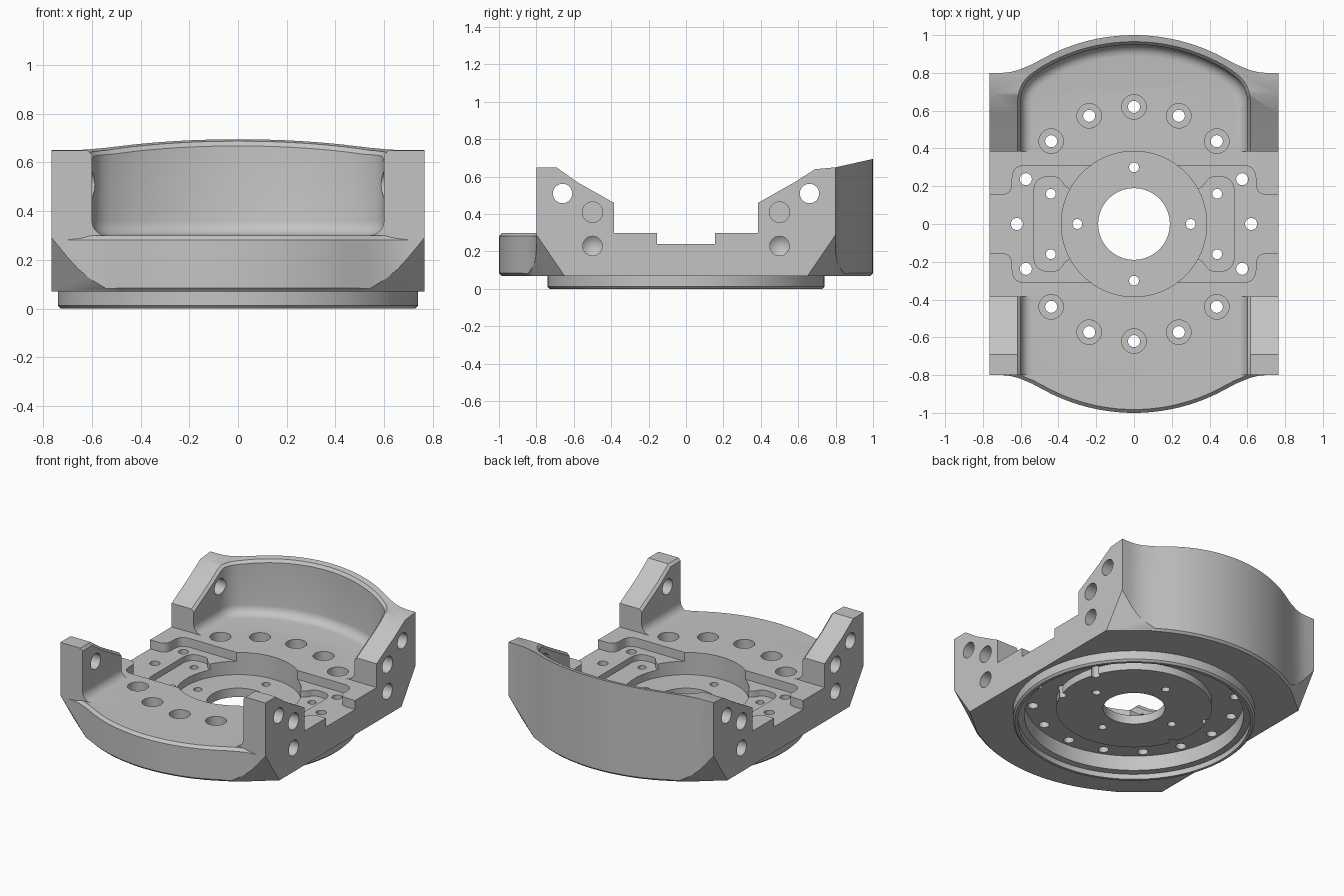
import bpy, bmesh
from math import sin, cos, pi, radians, sqrt
from mathutils import Matrix, Vector

cube = bpy.data.objects.get("Cube")
if cube:
    bpy.data.objects.remove(cube)

grey = bpy.data.materials.new("machined_grey")
grey.use_nodes = True
colour = (0.55, 0.55, 0.55, 1)
grey.diffuse_color = colour
grey.node_tree.nodes["Principled BSDF"].inputs["Base Color"].default_value = colour


def rounded(points, steps=6):
    """Corner points (x, y, optional trim length) to an outline with soft corners."""
    out = []
    for i, p in enumerate(points):
        c = Vector(p[:2])
        if len(p) < 3:
            out.append(c)
            continue
        a = c + (Vector(points[i - 1][:2]) - c).normalized() * p[2]
        b = c + (Vector(points[(i + 1) % len(points)][:2]) - c).normalized() * p[2]
        for k in range(steps + 1):
            t = k / steps
            out.append(a * (1 - t) ** 2 + c * 2 * t * (1 - t) + b * t * t)
    return out


def prism(bm, outline, low, high):
    base = bm.faces.new([bm.verts.new((p[0], p[1], low)) for p in outline])
    top = bmesh.ops.extrude_face_region(bm, geom=[base])["geom"]
    verts = [v for v in top if isinstance(v, bmesh.types.BMVert)]
    bmesh.ops.translate(bm, verts=verts, vec=(0, 0, high - low))
    return base


def lathe(bm, profile, matrix=Matrix(), sides=24):
    """Turn (radius, height) points; both ends are capped flat or at a tip."""
    rings = []
    for r, z in profile:
        n = sides if r > 0 else 1
        rings.append([bm.verts.new(matrix @ Vector((r * cos(2 * pi * k / sides),
                      r * sin(2 * pi * k / sides), z))) for k in range(n)])
    for a, b in zip(rings, rings[1:]):
        for k in range(sides):
            quad = [a[k % len(a)], a[(k + 1) % len(a)], b[(k + 1) % len(b)], b[k % len(b)]]
            bm.faces.new(list(dict.fromkeys(quad)))
    for ring in (rings[0], rings[-1]):
        if len(ring) > 1:
            bm.faces.new(ring)


def slice_off(bm, point, normal):
    """Remove what lies on the normal's side of a plane, and close the cut."""
    geom = bm.verts[:] + bm.edges[:] + bm.faces[:]
    cut = bmesh.ops.bisect_plane(bm, geom=geom, plane_co=point, plane_no=normal, clear_outer=True)
    edges = [e for e in cut["geom_cut"] if isinstance(e, bmesh.types.BMEdge)]
    bmesh.ops.holes_fill(bm, edges=edges)


def finish(bm, name):
    bmesh.ops.recalc_face_normals(bm, faces=bm.faces)
    mesh = bpy.data.meshes.new(name)
    bm.to_mesh(mesh)
    bm.free()
    mesh.materials.append(grey)
    ob = bpy.data.objects.new(name, mesh)
    bpy.context.collection.objects.link(ob)
    return ob


def combine(body, bm, operation="DIFFERENCE"):
    tool = finish(bm, "cutter")
    tool.hide_render = True
    mod = body.modifiers.new("shape", "BOOLEAN")
    mod.operation, mod.object, mod.solver = operation, tool, "EXACT"
    bpy.context.view_layer.objects.active = body
    bpy.ops.object.modifier_apply(modifier=mod.name)
    bpy.data.objects.remove(tool)


def chamfer(body, rule, size):
    """Chamfer the convex sharp edges whose two ends (a, b) meet a rule."""
    bm = bmesh.new()
    bm.from_mesh(body.data)
    bmesh.ops.dissolve_limit(bm, angle_limit=0.01, verts=bm.verts, edges=bm.edges)
    edges = [e for e in bm.edges if len(e.link_faces) == 2
             and e.calc_face_angle_signed() > 0.9 and rule(e.verts[0].co, e.verts[1].co)]
    bmesh.ops.bevel(bm, geom=edges, offset=size, segments=1, affect="EDGES")
    bm.to_mesh(body.data)
    bm.free()


def at(x, y, z=0):
    return Matrix.Translation((x, y, z))


# Housing block: bowed ends, straight sides, sliced lower corners
bow = [(0.765, 0.80), (0.70, 0.80), (0.655, 0.804), (0.61, 0.816), (0.54, 0.845)]
bow += [(sin(radians(a)), cos(radians(a))) for a in range(29, -1, -3)] + [(0, 1)]
half = bow + [(-x, y) for x, y in reversed(bow[:-1])]
bm = bmesh.new()
prism(bm, half + [(-x, -y) for x, y in half], 0.07, 0.75)
for sx in (-1, 1):
    for sy in (-1, 1):
        normal = Vector((sx / 0.18, sy / 0.15, -1 / 0.22))
        slice_off(bm, Vector((sx * 0.765, sy * 0.8, 0.29)), normal)
housing = finish(bm, "housing")

# Side silhouette: four sloped posts, open middle and front, rising back wall
bm = bmesh.new()
prism(bm, [(-1.2, 0.30), (-0.8, 0.30), (-0.8, 0.648), (-0.69, 0.648), (-0.58, 0.57),
           (-0.385, 0.46), (-0.385, 0.30), (0.385, 0.30), (0.385, 0.46), (0.58, 0.57),
           (0.69, 0.64), (0.8, 0.65), (1.2, 0.74), (1.2, 1), (-1.2, 1)], -1, 1)
bm.transform(Matrix(((0, 0, 1, 0), (1, 0, 0, 0), (0, 1, 0, 0), (0, 0, 0, 1))))
combine(housing, bm)

# Cavity between the posts, with a filleted floor
arc = [(0.048 * k, sqrt(0.95 ** 2 - (0.048 * k) ** 2)) for k in range(10, -11, -1)]
bm = bmesh.new()
floor = prism(bm, rounded([(-0.6, -1.3), (0.6, -1.3), (0.6, 0.737, 0.09)] + arc
                          + [(-0.6, 0.737, 0.09)]), 0.30, 1.1)
bmesh.ops.bevel(bm, geom=floor.edges[:], offset=0.06, segments=5, profile=0.5, affect="EDGES")
combine(housing, bm)

# Chamfers: front rim, underside of both bows, inner top edge of the walls
chamfer(housing, lambda a, b: max(abs(a.z - 0.3), abs(b.z - 0.3)) < 0.002
        and max(a.y, b.y) < -0.79, 0.018)
chamfer(housing, lambda a, b: max(a.z, b.z) < 0.072
        and min(abs(a.y), abs(b.y)) > 0.8, 0.014)
chamfer(housing, lambda a, b: min(a.z, b.z) > 0.44 and max(abs(a.x), abs(b.x)) < 0.602
        and ((a + b) / 2).xy.length < 0.96, 0.016)

# Stepped tray across the middle
quarter = [(0.9, 0.155), (0.645, 0.155, 0.06), (0.645, 0.31, 0.07)]
side = quarter + [(-x, y, *r) for x, y, *r in reversed(quarter)]
bm = bmesh.new()
prism(bm, rounded(side + [(-x, -y, *r) for x, y, *r in side]), 0.24, 0.6)
combine(housing, bm)

# Pockets on both sides of the hub
bm = bmesh.new()
for s in (-1, 1):
    edge = [(0.3, 0.17), (0.36, 0.19, 0.03), (0.40, 0.25, 0.03), (0.53, 0.25, 0.08)]
    edge += [(x, -y, *r) for x, y, *r in reversed(edge)]
    prism(bm, rounded([(s * x, y, *r) for x, y, *r in edge]), 0.20, 0.6)
combine(housing, bm)

# Round hub recess
bm = bmesh.new()
lathe(bm, [(0.385, 0.15), (0.385, 0.6)], sides=64)
combine(housing, bm)

# Base flange, then its underside: stepped lip, deep ring, lower centre disc
bm = bmesh.new()
lathe(bm, [(0.728, 0), (0.74, 0.012), (0.74, 0.10)], sides=96)
combine(housing, bm, "UNION")
bm = bmesh.new()
lathe(bm, [(0.71, -0.1), (0.71, 0.035), (0.67, 0.04), (0.67, 0.14), (0.475, 0.14),
           (0.475, 0.09)], sides=96)
combine(housing, bm)

# Centre bore and vertical bolt holes; the outer ones are counterbored
bm = bmesh.new()
lathe(bm, [(0.19, -0.1), (0.19, 0.6)], sides=40)
for k in range(4):
    lathe(bm, [(0.026, -0.1), (0.026, 0.6)], at(0.3 * cos(k * pi / 2), 0.3 * sin(k * pi / 2)))
    lathe(bm, [(0.026, -0.1), (0.026, 0.6)], at((-1) ** k * 0.44, (1 if k < 2 else -1) * 0.16))
for k in range(16):
    x, y = 0.62 * cos(k * pi / 8), 0.62 * sin(k * pi / 8)
    bore = [(0.032, -0.1), (0.032, 0.20)]
    bore += [(0.065, 0.20), (0.065, 0.5)] if abs(y) > 0.4 else [(0.032, 0.5)]
    lathe(bm, bore, at(x, y))
combine(housing, bm)

# Cross holes in the posts: one through, one blind, one conical
bm = bmesh.new()
for sx in (-1, 1):
    for sy in (-1, 1):
        turn = Matrix.Rotation(sx * pi / 2, 4, "Y")
        lathe(bm, [(0.052, 0.5), (0.052, 0.9)], at(0, sy * 0.66, 0.51) @ turn)
        lathe(bm, [(0.055, 0.66), (0.055, 0.9)], at(0, sy * 0.5, 0.41) @ turn)
        lathe(bm, [(0, 0.62), (0.052, 0.66), (0.052, 0.9)], at(0, sy * 0.5, 0.23) @ turn)
combine(housing, bm)

# Smooth curved walls, crisp edges
bpy.ops.object.select_all(action="DESELECT")
housing.select_set(True)
bpy.context.view_layer.objects.active = housing
bpy.ops.object.shade_smooth_by_angle(angle=radians(28))
